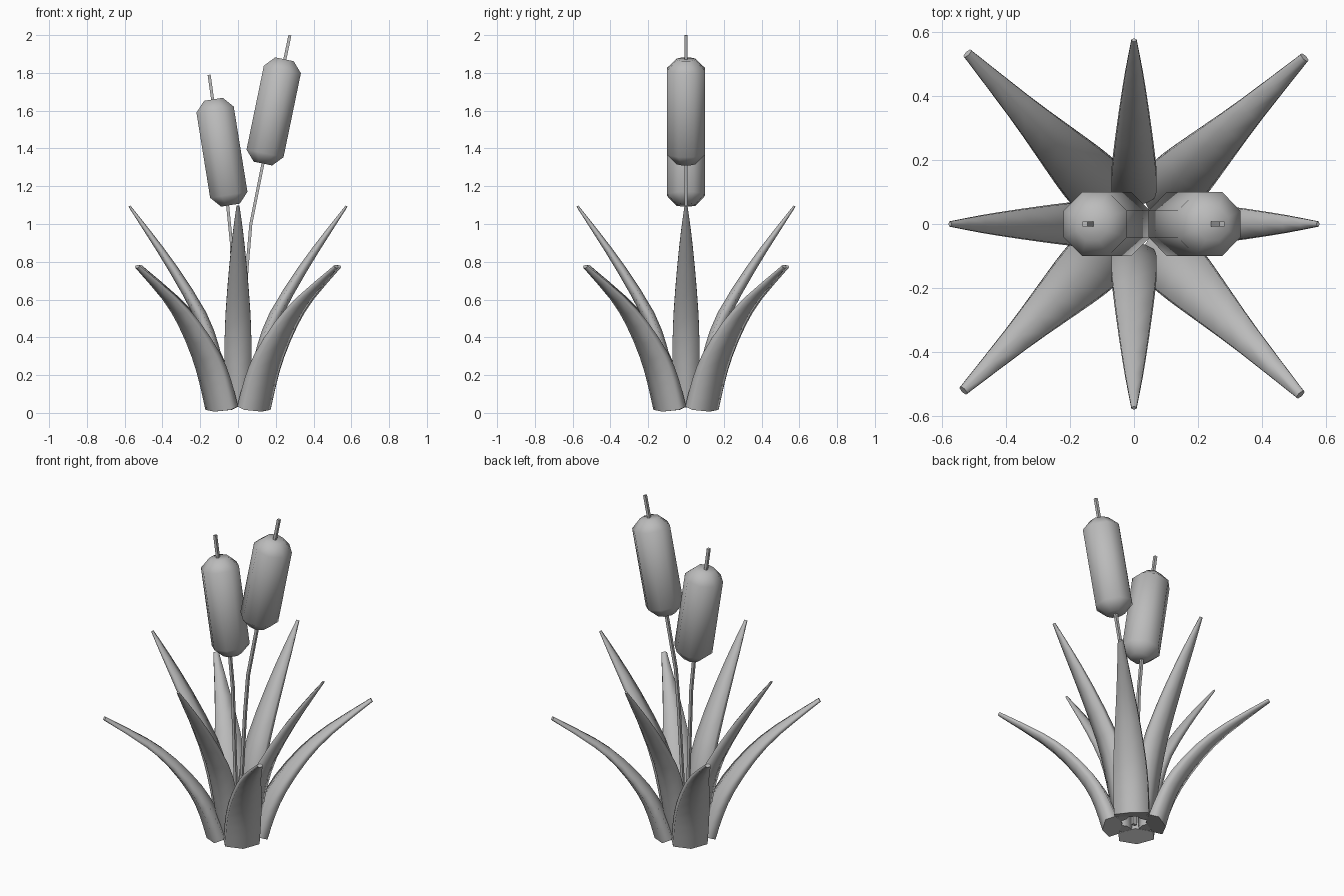
import bpy, bmesh, math
from mathutils import Vector, Matrix

if "Cube" in bpy.data.objects:
    bpy.data.objects.remove(bpy.data.objects["Cube"])

grey = bpy.data.materials.new("plain_grey")
grey.diffuse_color = (0.5, 0.5, 0.5, 1)
grey.use_nodes = True
grey.node_tree.nodes["Principled BSDF"].inputs["Base Color"].default_value = grey.diffuse_color


def refine(pts):
    """Insert one smooth (Catmull-Rom) point between each pair of points."""
    out = []
    for i in range(len(pts) - 1):
        b, c = pts[i], pts[i + 1]
        a = pts[i - 1] if i else [2 * p - q for p, q in zip(b, c)]
        d = pts[i + 2] if i + 2 < len(pts) else [2 * q - p for p, q in zip(b, c)]
        out += [b, [(9 * (q + r) - p - s) / 16 for p, q, r, s in zip(a, b, c, d)]]
    return out + [pts[-1]]


def sweep(name, path, section, rotation=0.0, angle=55):
    """Loft a section along (x, z, width, thickness) points in the XZ plane."""
    pts = [Vector((p[0], 0, p[1])) for p in path]
    bm = bmesh.new()
    rings = []
    for i, p in enumerate(pts):
        a, b = pts[max(i - 1, 0)], pts[min(i + 1, len(pts) - 1)]
        t = (b - a).normalized()
        n = Vector((t.z, 0, -t.x))
        rings.append([bm.verts.new(p + Vector((0, u * path[i][2], 0)) + n * v * path[i][3])
                      for u, v in section])
    k = len(section)
    for r0, r1 in zip(rings, rings[1:]):
        for j in range(k):
            bm.faces.new((r0[j], r0[(j + 1) % k], r1[(j + 1) % k], r1[j]))
    bm.faces.new(rings[0])
    bm.faces.new(rings[-1])
    bmesh.ops.recalc_face_normals(bm, faces=bm.faces)
    bm.transform(Matrix.Rotation(rotation, 4, 'Z'))
    me = bpy.data.meshes.new(name)
    bm.to_mesh(me)
    bm.free()
    me.materials.append(grey)
    ob = bpy.data.objects.new(name, me)
    bpy.context.collection.objects.link(ob)
    bpy.ops.object.select_all(action='DESELECT')
    ob.select_set(True)
    bpy.context.view_layer.objects.active = ob
    bpy.ops.object.shade_smooth_by_angle(angle=math.radians(angle))
    return ob


# Flattened hexagon for leaves, square for stems, octagon for seed heads
hexagon = [(0, 1), (1, .5), (1, -.5), (0, -1), (-1, -.5), (-1, .5)]
square = [(1, 1), (1, -1), (-1, -1), (-1, 1)]
R = 1 / math.cos(math.pi / 8)
octagon = [(R * math.cos(math.pi * (j + .5) / 4), R * math.sin(math.pi * (j + .5) / 4))
           for j in range(8)]

# Leaves as (radius, height, half width, half thickness): tall on the axes, low between
tall = [(.085, .04, .054, .03), (.105, .19, .067, .036), (.135, .34, .071, .037),
        (.20, .52, .066, .034), (.345, .765, .047, .025), (.475, .955, .027, .015),
        (.575, 1.095, .008, .006)]
low = [(.12, .025, .096, .058), (.17, .17, .096, .05), (.237, .305, .089, .042),
       (.365, .475, .068, .031), (.51, .61, .045, .022), (.745, .775, .015, .011)]
for i in range(8):
    if i % 2:
        sweep("low_leaf", refine(low), hexagon, i * math.pi / 4 - .012, 82)
    else:
        sweep("tall_leaf", refine(tall), hexagon, i * math.pi / 4, 82)


# Stems and seed heads
def cattail(side, stem, bottom, top):
    sweep(side + "_stem", [(x, z, .008, .008) for x, z in stem], square)
    b, t = Vector(bottom), Vector(top)
    d = (t - b).normalized() * .055
    sweep(side + "_seed_head", [(*p, r, r) for p, r in
          ((b, .05), (b + d, .1), (t - d, .1), (t, .05))], octagon)


cattail("left", [(-.005, .03), (-.035, .9), (-.055, 1.1), (-.153, 1.79)],
        (-.04, 1.10), (-.13, 1.66))
cattail("right", [(.005, .03), (.048, .77), (.068, 1.0), (.13, 1.31), (.275, 2.0)],
        (.132, 1.32), (.246, 1.872))
